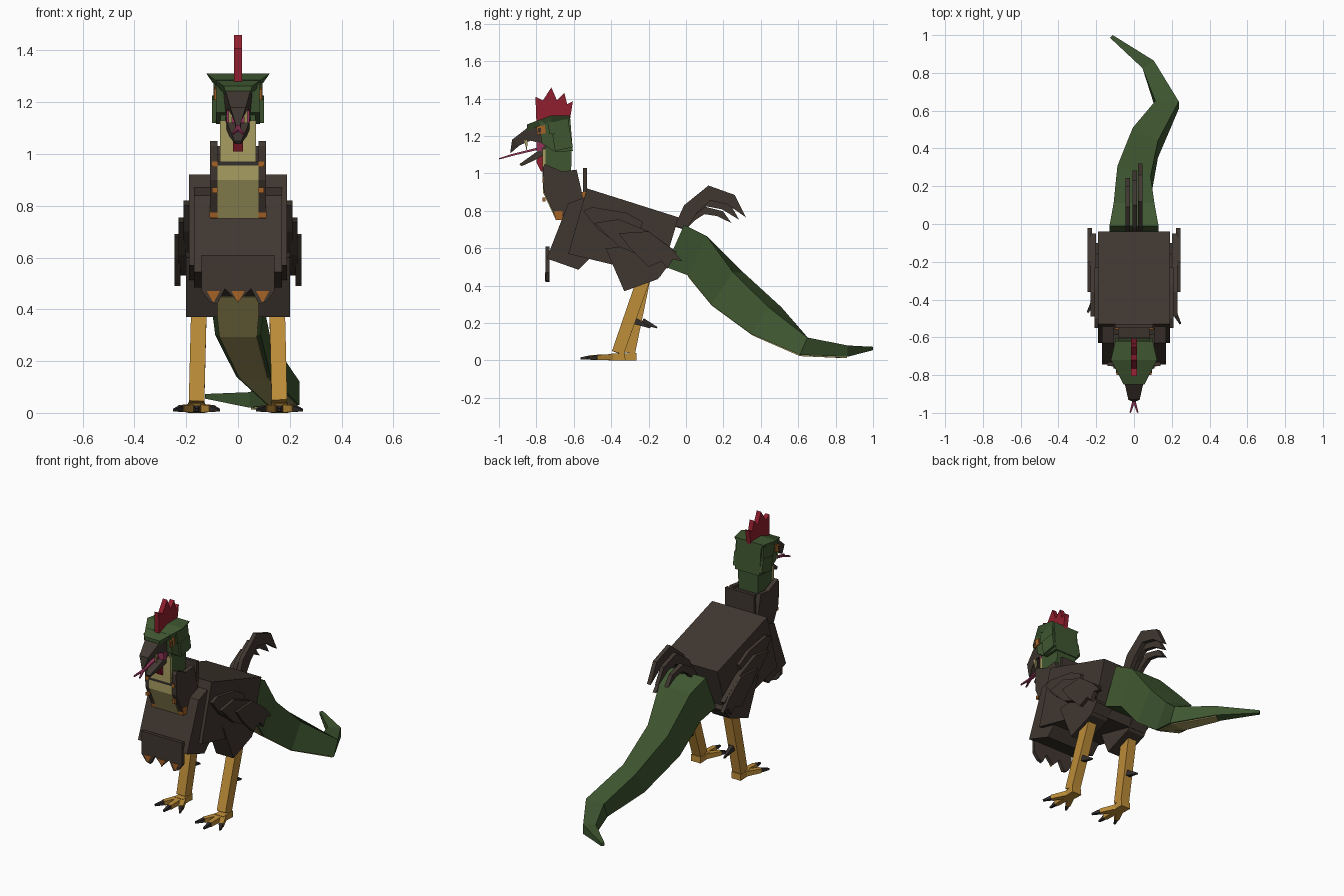
import bpy, bmesh, math
from mathutils import Vector


def material(name, r, g, b):
    m = bpy.data.materials.new(name)
    lin = [((c / 255 + 0.055) / 1.055) ** 2.4 for c in (r, g, b)]
    m.diffuse_color = (*lin, 1)
    return m


BROWN = material("brown feathers", 64, 55, 48)
GREEN = material("green scales", 63, 87, 49)
GOLD = material("golden legs", 188, 140, 56)
TAN = material("tan underside", 168, 158, 98)
RED = material("red comb", 145, 30, 46)
PINK = material("pink tongue", 146, 52, 88)
ORANGE = material("orange feather tips", 165, 98, 38)
CLAW = material("dark claws", 50, 46, 44)


def finish(name, bm, mat):
    bmesh.ops.recalc_face_normals(bm, faces=bm.faces)
    me = bpy.data.meshes.new(name)
    bm.to_mesh(me)
    bm.free()
    me.materials.append(mat)
    ob = bpy.data.objects.new(name, me)
    bpy.context.collection.objects.link(ob)
    return ob


def loft(name, rings, mat):
    """Skin a list of equal-length point rings and cap both ends."""
    bm = bmesh.new()
    vs = [[bm.verts.new(p) for p in r] for r in rings]
    n = len(vs[0])
    for a, b in zip(vs, vs[1:]):
        for i in range(n):
            bm.faces.new((a[i], a[(i + 1) % n], b[(i + 1) % n], b[i]))
    bm.faces.new(vs[0])
    bm.faces.new(vs[-1])
    return finish(name, bm, mat)


def prism(name, pts, a, b, mat, both=False):
    """Side profile in (y, z), extruded from x=a to x=b, optionally on both sides."""
    loft(name, [[(x, y, z) for y, z in pts] for x in (a, b)], mat)
    if both:
        prism(name + "_left", pts, -a, -b, mat)


def plate(name, pts, a, b, mat):
    """Front profile in (x, z), extruded from y=a to y=b."""
    loft(name, [[(x, y, z) for x, z in pts] for y in (a, b)], mat)


def beam(name, p, q, s, t, mat, up=(1, 0, 0)):
    """Square tapered bar from p to q; s and t are (width, depth) at each end."""
    p, q = Vector(p), Vector(q)
    d = (q - p).normalized()
    v = d.cross(Vector(up)).normalized()
    u = v.cross(d)
    rings = [[c + u * (i * w / 2) + v * (j * h / 2) for i, j in ((-1, -1), (1, -1), (1, 1), (-1, 1))]
             for c, (w, h) in ((p, s), (q, t))]
    loft(name, rings, mat)


# Torso and chest
prism("torso", [(-0.53, 0.92), (-0.04, 0.765), (-0.135, 0.45), (-0.63, 0.57)], -0.19, 0.19, BROWN)
prism("chest", [(-0.63, 0.84), (-0.52, 0.88), (-0.5, 0.56), (-0.575, 0.485), (-0.745, 0.545)],
      -0.17, 0.17, BROWN)
half = [(0.14, 0.61), (0.14, 0.47), (0.11, 0.43), (0.08, 0.42), (0.05, 0.48), (0.03, 0.46)]
plate("chest_feathers", half + [(0, 0.43)] + [(-x, z) for x, z in reversed(half)], -0.752, -0.73, BROWN)
for x in (-0.095, 0, 0.095):
    plate("chest_feather_tip", [(x - 0.025, 0.47), (x + 0.025, 0.47), (x, 0.425)], -0.745, -0.755, ORANGE)

# Thighs
prism("thigh", [(-0.43, 0.6), (-0.33, 0.37), (-0.15, 0.435), (-0.1, 0.5), (-0.16, 0.62)],
      0.08, 0.2, BROWN, True)

# Wings: three overlapping feather layers on each side
prism("wing_upper", [(-0.55, 0.8), (-0.5, 0.82), (-0.32, 0.79), (-0.23, 0.74), (-0.25, 0.68),
                     (-0.36, 0.62), (-0.47, 0.7)], 0.185, 0.21, BROWN, True)
prism("wing_middle", [(-0.49, 0.735), (-0.36, 0.755), (-0.2, 0.69), (-0.05, 0.58), (-0.1, 0.53),
                      (-0.22, 0.55), (-0.36, 0.61)], 0.2, 0.23, BROWN, True)
prism("wing_lower", [(-0.36, 0.68), (-0.2, 0.69), (-0.08, 0.6), (-0.02, 0.53), (-0.07, 0.54),
                     (-0.1, 0.49), (-0.13, 0.53), (-0.2, 0.5), (-0.3, 0.6)], 0.222, 0.245, BROWN, True)

# Lower neck with feather collar and bib
prism("lower_neck", [(-0.755, 1.0), (-0.6, 1.0), (-0.54, 0.86), (-0.67, 0.76), (-0.74, 0.9)],
      -0.085, 0.085, BROWN)
prism("collar", [(-0.765, 1.03), (-0.755, 1.05), (-0.66, 1.01), (-0.585, 1.02), (-0.55, 0.87),
                 (-0.63, 0.8), (-0.69, 0.75), (-0.76, 0.9)], 0.08, 0.108, BROWN, True)
plate("back_hackle", [(-0.1, 0.86), (0.1, 0.86), (0.1, 1.03), (-0.1, 1.03)], -0.55, -0.53, BROWN)
prism("bib", [(-0.765, 0.955), (-0.75, 0.955), (-0.66, 0.75), (-0.695, 0.75), (-0.765, 0.9)],
      -0.08, 0.08, TAN)
prism("bib_seam", [(-0.768, 0.97), (-0.72, 0.97), (-0.72, 0.955), (-0.768, 0.955)], -0.08, 0.08, CLAW)
prism("collar_tip", [(-0.705, 0.8), (-0.66, 0.8), (-0.66, 0.752), (-0.698, 0.752)], 0.077, 0.11, ORANGE, True)
for z in (0.85, 0.95):
    prism("collar_mark", [(-0.768, z), (-0.75, z), (-0.75, z + 0.02), (-0.768, z + 0.02)],
          0.08, 0.1, ORANGE, True)
prism("hackle_tip", [(-0.555, 0.86), (-0.528, 0.86), (-0.528, 0.9), (-0.555, 0.9)], 0.08, 0.102, ORANGE, True)

# Neck and head
prism("neck", [(-0.755, 1.17), (-0.61, 1.17), (-0.615, 0.98), (-0.755, 0.98)], -0.068, 0.068, GREEN)
prism("throat", [(-0.768, 1.13), (-0.75, 1.13), (-0.75, 0.97), (-0.768, 0.97)], -0.07, 0.07, TAN)
prism("head", [(-0.79, 1.285), (-0.62, 1.305), (-0.605, 1.12), (-0.7, 1.115), (-0.77, 1.16)],
      -0.085, 0.085, GREEN)
prism("cheek", [(-0.715, 1.21), (-0.62, 1.225), (-0.605, 1.14), (-0.7, 1.12)], 0.08, 0.1, GREEN, True)
prism("temple", [(-0.74, 1.28), (-0.63, 1.29), (-0.62, 1.22), (-0.73, 1.21)], 0.08, 0.095, GREEN, True)
loft("brow", [[(-w, y, z), (w, y, z), (w * 0.8, y, z - 0.035), (-w * 0.8, y, z - 0.035)]
              for y, w, z in ((-0.85, 0.055, 1.262), (-0.72, 0.122, 1.31), (-0.62, 0.1, 1.31))], GREEN)
prism("eye", [(-0.8, 1.25), (-0.755, 1.258), (-0.75, 1.215), (-0.795, 1.208)], 0.083, 0.092, ORANGE, True)
prism("pupil", [(-0.79, 1.243), (-0.775, 1.243), (-0.775, 1.22), (-0.79, 1.22)], 0.09, 0.094, CLAW, True)
prism("comb", [(-0.8, 1.275), (-0.805, 1.41), (-0.765, 1.39), (-0.72, 1.46), (-0.69, 1.39), (-0.65, 1.43),
               (-0.635, 1.37), (-0.605, 1.385), (-0.62, 1.29)], -0.015, 0.015, RED)
prism("wattle", [(-0.79, 1.13), (-0.76, 1.13), (-0.76, 1.01), (-0.775, 1.01), (-0.8, 1.06)],
      -0.02, 0.02, RED)

# Beak, mouth, fangs and forked tongue
loft("upper_beak", [[(-w, y, t), (w, y, t), (w * 0.8, y2, b), (-w * 0.8, y2, b)] for w, y, t, y2, b in (
    (0.06, -0.77, 1.262, -0.77, 1.16), (0.05, -0.84, 1.25, -0.83, 1.175),
    (0.03, -0.93, 1.18, -0.89, 1.15), (0.008, -0.94, 1.11, -0.93, 1.115))], BROWN)
loft("lower_beak", [[(-w, y, z), (w, y, z), (w, y + 0.01, z - h), (-w, y + 0.01, z - h)]
                    for w, y, z, h in ((0.05, -0.75, 1.15, 0.04), (0.035, -0.82, 1.1, 0.03),
                                       (0.012, -0.89, 1.05, 0.012))], BROWN)
prism("mouth", [(-0.8, 1.18), (-0.75, 1.18), (-0.75, 1.12), (-0.8, 1.12)], -0.045, 0.045, PINK)
prism("fang", [(-0.865, 1.175), (-0.845, 1.18), (-0.852, 1.12)], 0.024, 0.036, TAN, True)
beam("tongue", (0, -0.78, 1.135), (0, -0.94, 1.096), (0.03, 0.012), (0.018, 0.01), PINK)
for s in (-1, 1):
    beam("tongue_fork", (0, -0.935, 1.097), (s * 0.02, -0.998, 1.078), (0.015, 0.01), (0.007, 0.007), PINK)

# Legs, toes, claws and spurs; the left leg stands slightly further back
for s, dy, side in ((1, 0, "right"), (-1, 0.06, "left")):
    ankle = Vector((s * 0.16, -0.365 + dy, 0.04))
    beam(side + "_leg", (s * 0.15, -0.225, 0.44), ankle, (0.06, 0.07), (0.06, 0.065), GOLD)
    beam(side + "_foot", ankle + Vector((0, 0.04, -0.02)), ankle + Vector((0, -0.05, -0.022)),
         (0.065, 0.04), (0.06, 0.034), GOLD)
    for k in (-1, 0, 1):
        a = ankle + Vector((k * 0.015, -0.03, -0.022))
        b = ankle + Vector((k * 0.06, -0.145 + abs(k) * 0.03, -0.024))
        c = b + (b - a).normalized() * 0.055 + Vector((0, 0, -0.004))
        beam(side + "_toe", a, b, (0.035, 0.032), (0.028, 0.026), GOLD)
        beam(side + "_claw", b, c, (0.022, 0.024), (0.01, 0.01), CLAW)
    y = -0.27 + dy * 0.6
    beam(side + "_spur", (s * 0.155, y, 0.21), (s * 0.155, y + 0.08, 0.175), (0.03, 0.035), (0.008, 0.008), CLAW)

# Curving reptile tail: (x left, y left, x right, y right, y top, z top, y bottom, z bottom)
stations = [(0, -0.06, 0.13, 0.725, 0.5), (0, 0.06, 0.108, 0.665, 0.455), (0, 0.22, 0.092, 0.47, 0.3),
            (0.06, 0.43, 0.075, 0.285, 0.14), (0.175, 0.63, 0.062, 0.122, 0.03),
            (0.075, 0.845, 0.036, 0.08, 0.02), (-0.12, 0.993, 0.01, 0.073, 0.055)]
angles = [0, 0, -0.3, -0.48, -0.02, 0.58, 0.8]
lean = [0.05, 0.05, 0.06, 0.045, 0.02, 0, 0]


def tail_ring(st, ang, tilt, wide=1.0, low=None):
    x, y, w, t, b = st
    c, s = math.cos(ang) * w, math.sin(ang) * w
    if low is not None:
        t, b, top = b + 0.01, b - low, -tilt
    else:
        top = tilt
    return [(x - c * wide, y - s * wide + top, t), (x + c * wide, y + s * wide + top, t),
            (x + c * wide, y + s * wide - tilt, b), (x - c * wide, y - s * wide - tilt, b)]


rows = list(zip(stations, angles, lean))
for i in range(len(rows) - 1):
    loft("tail_segment", [tail_ring(*rows[i]), tail_ring(*rows[i + 1])], GREEN)
    if 0 < i < 5:
        loft("tail_belly", [tail_ring(*r, 0.82, 0.007) for r in rows[i:i + 2]], TAN)

# Sickle tail feathers
sickle = [(-0.06, 0.72), (-0.01, 0.83), (0.12, 0.935), (0.26, 0.885), (0.32, 0.765), (0.22, 0.835),
          (0.13, 0.855), (0.06, 0.79), (0.0, 0.7)]
prism("sickle_feather_high", sickle, 0.02, 0.046, BROWN)
prism("sickle_feather_middle", [(-0.01 + y * 0.92, 0.7 + (z - 0.7) * 0.8) for y, z in sickle],
      -0.008, 0.016, BROWN)
prism("sickle_feather_low", [(y * 0.76, 0.7 + (z - 0.7) * 0.53) for y, z in sickle], -0.046, -0.02, BROWN)
